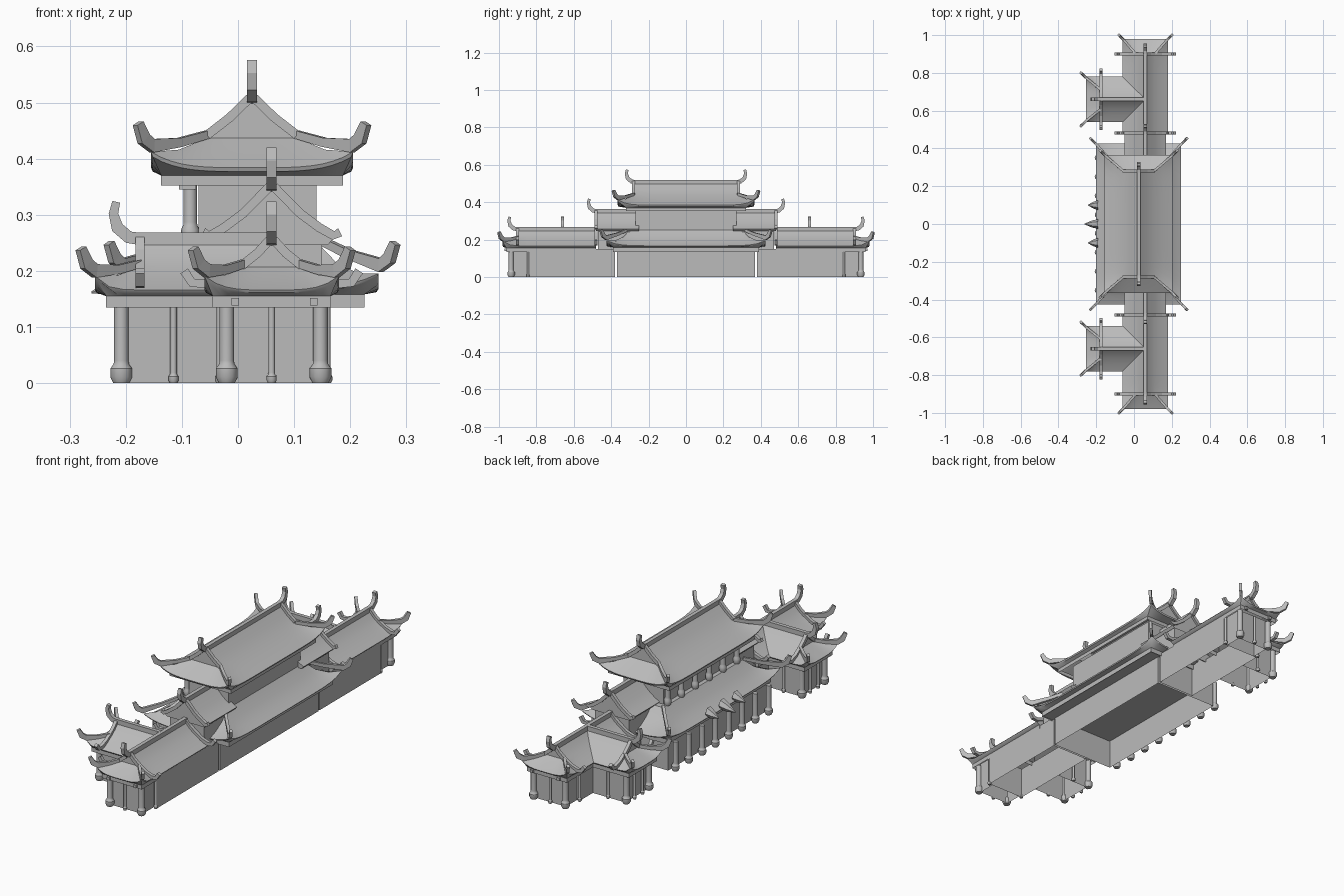
import bpy, bmesh, math
from mathutils import Vector

if "Cube" in bpy.data.objects:
    bpy.data.objects.remove(bpy.data.objects["Cube"])

stone = bpy.data.materials.new("plain grey")
stone.use_nodes = True
stone.diffuse_color = (0.5, 0.5, 0.5, 1)
stone.node_tree.nodes["Principled BSDF"].inputs["Base Color"].default_value = (0.5, 0.5, 0.5, 1)


def finish(name, bm, smooth=False):
    bmesh.ops.recalc_face_normals(bm, faces=bm.faces)
    mesh = bpy.data.meshes.new(name)
    bm.to_mesh(mesh)
    bm.free()
    mesh.materials.append(stone)
    ob = bpy.data.objects.new(name, mesh)
    bpy.context.collection.objects.link(ob)
    if smooth:
        bpy.ops.object.select_all(action='DESELECT')
        ob.select_set(True)
        bpy.context.view_layer.objects.active = ob
        bpy.ops.object.shade_smooth_by_angle(angle=math.radians(35))


def loft(bm, rings, caps=(True, True)):
    loops = [[bm.verts.new(p) for p in r] for r in rings]
    for a, b in zip(loops, loops[1:]):
        for i in range(len(a)):
            j = (i + 1) % len(a)
            bm.faces.new((a[i], a[j], b[j], b[i]))
    for flag, loop in zip(caps, (loops[0], loops[-1])):
        if flag:
            bm.faces.new(loop)


def box(name, x0, x1, y0, y1, z0, z1, closed=True):
    bm = bmesh.new()
    corners = ((x0, y0), (x1, y0), (x1, y1), (x0, y1))
    loft(bm, [[(x, y, z) for x, y in corners] for z in (z0, z1)], (closed, closed))
    finish(name, bm)


def beam(name, place, path, width, heights):
    """Square bar swept along a path, tapered by the list of heights."""
    pts = [Vector(place(*p)) for p in path]
    bm, rings = bmesh.new(), []
    for i, p in enumerate(pts):
        t = (pts[min(i + 1, len(pts) - 1)] - pts[max(i - 1, 0)]).normalized()
        flat = Vector((pts[-1].x - pts[0].x, pts[-1].y - pts[0].y, 0)).normalized()
        side = flat.cross(Vector((0, 0, 1))) * width / 2
        up = side.cross(t).normalized() * heights[i] / 2
        rings.append([p - side - up, p + side - up, p + side + up, p - side + up])
    loft(bm, rings)
    finish(name, bm)


def roof(name, place, prof, g0, g1, h0, h1, n=12):
    """Nested rings: (half width, height, reach past gable, corner lift)."""
    bm, rings = bmesh.new(), []
    for v, z, e, lift in prof:
        a, b = g0 - e * h0, g1 + e * h1
        mid, half = (a + b) / 2, (b - a) / 2
        sides = [(-1, -1, 1, 0), (1, -1, 0, 1), (1, 1, -1, 0), (-1, 1, 0, -1)]
        ring = []
        for su, sv, du, dv in sides:
            for k in range(n):
                tu, tv = su + du * 2 * k / n, sv + dv * 2 * k / n
                hip = h0 if tu < 0 else h1
                rise = lift * hip * abs(tu) ** 8 * abs(tv) ** 4
                ring.append(place(mid + tu * half, tv * v, z + rise))
        rings.append(ring)
    loft(bm, rings, (True, False))
    finish(name, bm, True)


def ridge(name, place, z, a, b, both=False):
    tip = [(0, z), (0.02, z + 0.003), (0.04, z + 0.02), (0.047, z + 0.045), (0.042, z + 0.066)]
    size = [0.022, 0.022, 0.022, 0.017, 0.014]
    path = [(b + d, 0, h) for d, h in tip]
    if both:
        path = [(a - d, 0, h) for d, h in reversed(tip)] + path
        size = size[::-1] + size
    else:
        path, size = [(a, 0, z)] + path, [0.022] + size
    beam(name, place, path, 0.018, size)


def horn(name, place, su, sv, start, eave):
    """Hip ridge from the gable foot to a raised corner tip."""
    (u0, v0, z0), (u, v, z) = start, eave
    path = [(u0, v0, z0 + 0.006), ((u0 + u) / 2, (v0 + v) / 2, (z0 + z) / 2 + 0.004),
            (u, v, z + 0.01), (u + 0.015, v + 0.015, z + 0.022), (u + 0.025, v + 0.025, z + 0.05)]
    path = [(su * a, sv * b, c) for a, b, c in path]
    beam(name, place, path, 0.013, [0.014, 0.016, 0.024, 0.024, 0.016])


def barge(name, place, u, prof, tail=()):
    for sv in (-1, 1):
        path = [(u, sv * v, z + 0.005) for v, z in list(prof) + list(tail)]
        beam(name, place, path, 0.016, [0.016] * len(path))


def column(name, x, y, z0, z1, r, base=1.0):
    prof = [(1.1, 0), (1.5 * base, 0.011), (1.5 * base, 0.026), (1.05, 0.034), (1, 0.04)]
    rings = [(r * k, z0 + h * r / 0.013) for k, h in prof] + [(r, z1)]
    bm = bmesh.new()
    loft(bm, [[(x + q * math.cos(i * math.pi / 6), y + q * math.sin(i * math.pi / 6), z)
               for i in range(12)] for q, z in rings])
    finish(name, bm, True)


# Wing roof profile, shared by end wings and side porches
WING = [(0.004, 0.25, 0, 0), (0.025, 0.227, 0, 0), (0.05, 0.207, 0, 0), (0.085, 0.184, 0.04, 0.008),
        (0.12, 0.166, 0.08, 0.025), (0.117, 0.161, 0.077, 0.023), (0.105, 0.155, 0.06, 0),
        (0.105, 0.135, 0.06, 0)]
SLOPE = [(v, z) for v, z, e, l in WING[:4]]
TAIL = [(0.12, 0.172), (0.142, 0.174), (0.156, 0.195)]

for s in (-1, 1):
    def end(u, v, z): return (0.06 + v, s * u, z)
    def porch(u, v, z): return (-u, s * (0.66 + v), z)

    # End wing
    roof("end_wing_roof", end, WING, 0.48, 0.9, 0, 1)
    ridge("end_wing_ridge", end, 0.256, 0.4, 0.9)
    for u in (0.482, 0.9):
        barge("end_wing_barge", end, u, SLOPE, TAIL)
    for sv in (-1, 1):
        horn("end_wing_horn", end, 1, sv, (0.9, 0.05, 0.207), (0.975, 0.115, 0.19))
    box("end_wing_wall", -0.03, 0.163, *sorted((s * 0.38, s * 0.84)), 0, 0.15, False)
    box("end_wing_porch_wall", -0.015, 0.145, *sorted((s * 0.84, s * 0.925)), 0, 0.15, False)
    for x in (-0.02, 0.147):
        column("end_wing_column", x, s * 0.935, 0, 0.14, 0.013)
        column("end_wing_inner_column", x + (0.012 if x > 0 else -0.012), s * 0.845, 0, 0.14, 0.006)
    column("end_wing_middle_column", 0.06, s * 0.935, 0, 0.14, 0.006)
    for x in (-0.005, 0.135):
        box("rafter_end", x - 0.007, x + 0.007, *sorted((s * 0.955, s * 0.97)), 0.138, 0.152)

    # Side porch
    roof("side_porch_roof", porch, WING, -0.05, 0.175, 0, 1)
    ridge("side_porch_ridge", porch, 0.257, -0.055, 0.175)
    barge("side_porch_barge", porch, 0.175, SLOPE, TAIL)
    for sv in (-1, 1):
        horn("side_porch_horn", porch, 1, sv, (0.175, 0.05, 0.207), (0.255, 0.115, 0.19))
        column("side_porch_column", -0.208, s * 0.66 + sv * 0.085, 0, 0.14, 0.013)
        column("side_porch_side_column", -0.115, s * 0.66 + sv * 0.09, 0, 0.14, 0.006)
        column("side_porch_front_column", -0.212, s * 0.66 + sv * 0.03, 0, 0.14, 0.006)
    box("side_porch_wall", -0.2, -0.03, s * 0.66 - 0.083, s * 0.66 + 0.083, 0, 0.15, False)

    # Gabled link between hall and end wing
    LINK = [(0.004, 0.345, 0, 0), (0.05, 0.298, 0, 0), (0.085, 0.272, 0, 0), (0.11, 0.258, 0, 0), (0.1, 0.246, 0, 0)]
    roof("link_roof", end, LINK, 0.25, 0.48, 0, 0)
    ridge("link_ridge", end, 0.352, 0.25, 0.475)
    barge("link_barge", end, 0.482, [p[:2] for p in LINK[:4]], [(0.122, 0.264)])
    box("link_wall", -0.03, 0.15, *sorted((s * 0.3, s * 0.47)), 0.14, 0.26, False)


# Central hall, lower storey
def hall(u, v, z): return (0.025 + v, u, z)


SKIRT = [(0.115, 0.252, 0, 0), (0.15, 0.215, 0.035, 0), (0.19, 0.185, 0.08, 0.01), (0.225, 0.167, 0.125, 0.028),
         (0.222, 0.162, 0.122, 0.026), (0.2, 0.158, 0.09, 0), (0.2, 0.135, 0.09, 0)]
roof("hall_lower_roof", hall, SKIRT, -0.3, 0.3, 1, 1, 20)
box("hall_lower_wall", -0.165, 0.165, -0.37, 0.37, 0, 0.15, False)
box("hall_ceiling", -0.175, 0.225, -0.39, 0.39, 0.14, 0.145)
for i in range(8):
    y = -0.35 + i * 0.1
    column("hall_column", -0.19, y, 0, 0.14, 0.012)

# Central hall, upper storey
TOP = [(0.004, 0.503, 0, 0), (0.04, 0.468, 0, 0), (0.08, 0.437, 0, 0), (0.13, 0.408, 0.045, 0.008),
       (0.18, 0.384, 0.085, 0.028), (0.177, 0.377, 0.082, 0.026), (0.162, 0.37, 0.04, 0), (0.162, 0.352, 0.04, 0)]
roof("hall_top_roof", hall, TOP, -0.28, 0.28, 1, 1, 20)
ridge("hall_top_ridge", hall, 0.508, -0.272, 0.272, True)
box("hall_upper_wall", -0.07, 0.14, -0.27, 0.27, 0.24, 0.38, False)
box("hall_upper_beam", -0.105, -0.075, -0.28, 0.28, 0.345, 0.375)
for i in range(6):
    column("hall_upper_column", -0.085, -0.26 + i * 0.104, 0.25, 0.36, 0.012, 0.9)
for su in (-1, 1):
    barge("hall_top_barge", hall, su * 0.28, [p[:2] for p in TOP[:3]])
    for sv in (-1, 1):
        horn("hall_top_horn", hall, su, sv, (0.28, 0.08, 0.437), (0.363, 0.178, 0.413))
        horn("hall_lower_horn", hall, su, sv, (0.3, 0.115, 0.252), (0.428, 0.23, 0.2))

# Small carved figures along the hall eave
for y, reach in ((-0.1, 0.0), (0, 0.018), (0.1, 0.0)):
    bm = bmesh.new()
    rings = [(-0.19, 0.026), (-0.215 - reach / 2, 0.018), (-0.243 - reach, 0.002)]
    loft(bm, [[(x, y + q * math.cos(i * math.pi / 3), 0.183 + (x + 0.19) * 0.3 + q * math.sin(i * math.pi / 3))
               for i in range(6)] for x, q in rings])
    finish("eave_figure", bm)
